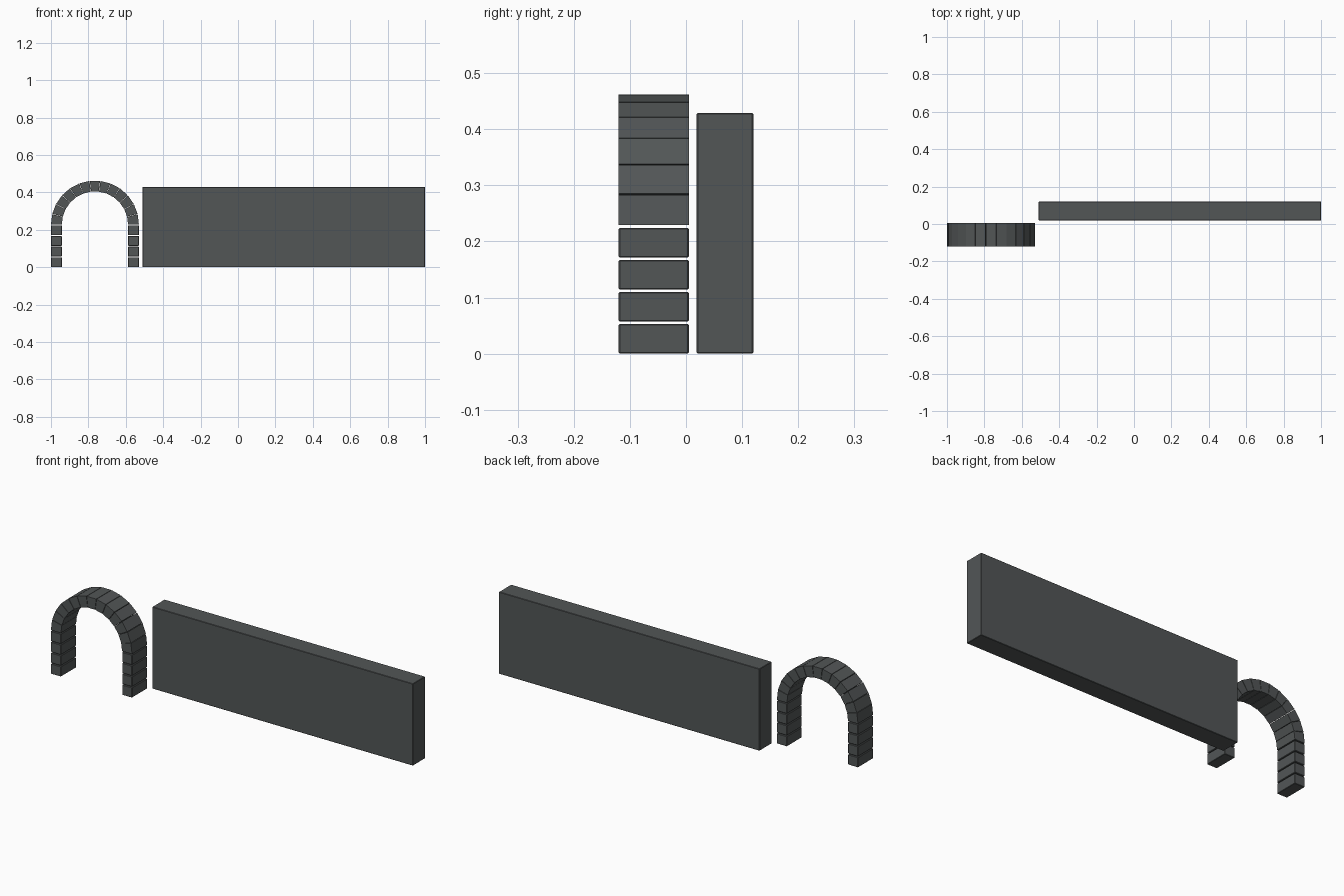
import bpy
import bmesh
from math import pi, cos, sin

if "Cube" in bpy.data.objects:
    bpy.data.objects.remove(bpy.data.objects["Cube"], do_unlink=True)

stone = bpy.data.materials.new("slate_grey")
stone.use_nodes = True
COLOUR = (0.085, 0.093, 0.094, 1)
stone.diffuse_color = COLOUR
stone.node_tree.nodes["Principled BSDF"].inputs["Base Color"].default_value = COLOUR

FRONT, BACK = -0.12, 0.005       # depth of the arch
CENTRE_X, SPRING_Z = -0.765, 0.228
OUTER, INNER = 0.235, 0.177
WEDGES = 13


def prism(name, outline, y0, y1, bevel=0):
    """Extrude an outline of (x, z) points from y0 to y1."""
    bm = bmesh.new()
    face = bm.faces.new([bm.verts.new((x, y0, z)) for x, z in outline])
    extruded = bmesh.ops.extrude_face_region(bm, geom=[face])["geom"]
    moved = [v for v in extruded if isinstance(v, bmesh.types.BMVert)]
    bmesh.ops.translate(bm, verts=moved, vec=(0, y1 - y0, 0))
    bmesh.ops.recalc_face_normals(bm, faces=bm.faces)
    mesh = bpy.data.meshes.new(name)
    bm.to_mesh(mesh)
    bm.free()
    mesh.materials.append(stone)
    obj = bpy.data.objects.new(name, mesh)
    bpy.context.collection.objects.link(obj)
    if bevel:
        mod = obj.modifiers.new("edge_bevel", "BEVEL")
        mod.width = bevel
        mod.segments = 1
    return obj


def rectangle(x0, x1, z0, z1):
    return [(x0, z0), (x1, z0), (x1, z1), (x0, z1)]


def polar(radius, angle):
    return CENTRE_X + radius * cos(angle), SPRING_Z + radius * sin(angle)


# Long plain wall
prism("wall", rectangle(-0.51, 1, 0, 0.429), 0.019, 0.12, 0.002)

# Stacked blocks of both arch legs
pitch = SPRING_Z / 4
for side, label in ((-1, "right"), (1, "left")):
    x0, x1 = sorted((CENTRE_X + side * INNER, CENTRE_X + side * OUTER))
    for i in range(4):
        z = i * pitch
        prism(f"{label}_leg_block_{i + 1}",
              rectangle(x0, x1, z, z + pitch - 0.004), FRONT, BACK, 0.002)

# Tapered blocks of the round arch, with thin joints
step = pi / WEDGES
joint = 0.005
for i in range(WEDGES):
    a, b = i * step + joint, (i + 1) * step - joint
    prism(f"arch_block_{i + 1}",
          [polar(INNER, a), polar(OUTER, a), polar(OUTER, b), polar(INNER, b)],
          FRONT, BACK)
